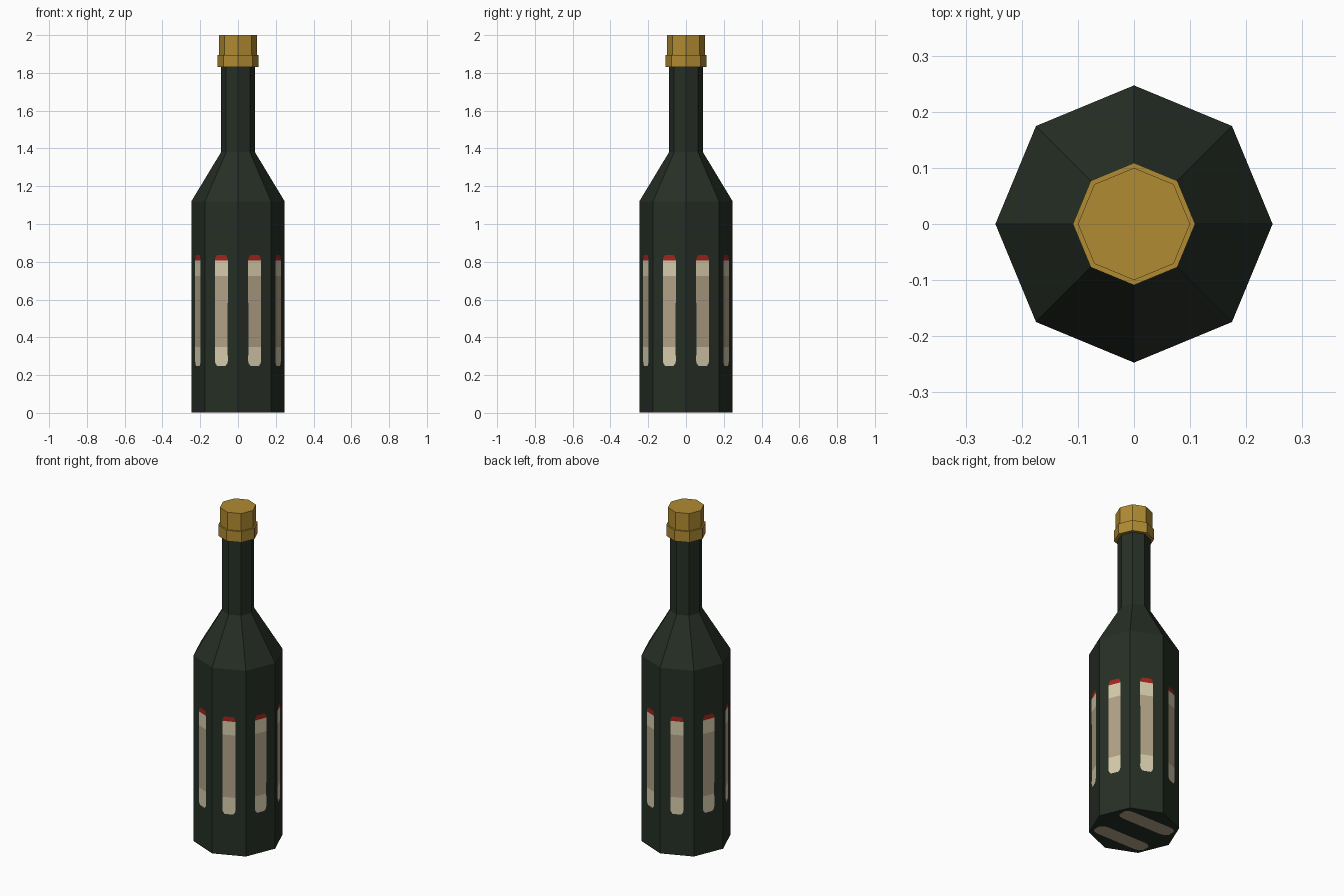
import bpy, bmesh, math
from mathutils import Matrix, Vector

if "Cube" in bpy.data.objects:
    bpy.data.objects.remove(bpy.data.objects["Cube"])


def srgb(r, g, b):
    lin = [(c / 255 / 12.92 if c < 10 else ((c / 255 + 0.055) / 1.055) ** 2.4) for c in (r, g, b)]
    return (*lin, 1)


def material(name, rgb):
    m = bpy.data.materials.new(name)
    m.diffuse_color = srgb(*rgb)
    m.use_nodes = True
    m.node_tree.nodes["Principled BSDF"].inputs["Base Color"].default_value = m.diffuse_color
    return m


GREEN = material("dark green glass", (38, 47, 37))
GOLD = material("gold foil", (176, 139, 50))
CREAM = material("cream paper", (214, 204, 172))
TAN = material("tan paper", (178, 162, 135))
RED = material("red trim", (165, 36, 27))


def finish(name, bm, mats):
    mesh = bpy.data.meshes.new(name)
    bm.to_mesh(mesh)
    bm.free()
    for m in mats:
        mesh.materials.append(m)
    obj = bpy.data.objects.new(name, mesh)
    bpy.context.collection.objects.link(obj)
    return obj


def lathe(name, profile, mat, sides=8):
    """Closed faceted solid from (radius, z) points."""
    bm = bmesh.new()
    rings = [[bm.verts.new((r * math.cos(math.tau * i / sides), r * math.sin(math.tau * i / sides), z))
              for i in range(sides)] for r, z in profile]
    for low, high in zip(rings, rings[1:]):
        for i in range(sides):
            j = (i + 1) % sides
            bm.faces.new((low[i], low[j], high[j], high[i]))
    bm.faces.new(rings[0][::-1])
    bm.faces.new(rings[-1])
    return finish(name, bm, [mat])


def strip(bm, rows, frame):
    """Flat strip from (height, half width, material index of the band above)."""
    pairs = [[bm.verts.new(frame @ Vector((s * w, h, 0))) for s in (-1, 1)] for h, w, _ in rows]
    for (a, b), (d, c), row in zip(pairs, pairs[1:], rows):
        bm.faces.new((a, b, c, d)).material_index = row[2]


R = 0.247
# Glass body, shoulder and neck
lathe("bottle", [(R, 0.002), (R, 1.12), (0.09, 1.38), (0.09, 1.84)], GREEN)
# Foil collar and cap
lathe("cap_collar", [(0.109, 1.83), (0.109, 1.895)], GOLD)
lathe("cap_top", [(0.1, 1.89), (0.1, 2.0)], GOLD)

# One label per side: cream ends, tan middle, red tip (0 cream, 1 tan, 2 red)
label = [(0.248, 0.024, 0), (0.262, 0.034, 0), (0.275, 0.037, 0), (0.35, 0.036, 1),
         (0.725, 0.037, 0), (0.807, 0.037, 2), (0.822, 0.034, 2), (0.835, 0.025, 2)]
bm = bmesh.new()
apothem = R * math.cos(math.pi / 8) + 0.002
for k in range(8):
    turn = Matrix.Rotation(math.pi / 8 + k * math.pi / 4 + math.pi / 2, 4, 'Z')
    strip(bm, label, turn @ Matrix.Translation((0, -apothem, 0)) @ Matrix.Rotation(math.pi / 2, 4, 'X'))
finish("side_labels", bm, [CREAM, TAN, RED])

# Two rounded strips under the base
base = [(-0.175, 0.024, 0), (-0.155, 0.04, 0), (-0.13, 0.045, 0),
        (0.13, 0.045, 0), (0.155, 0.04, 0), (0.175, 0.024, 0)]
bm = bmesh.new()
for y in (-0.108, 0.108):
    strip(bm, base, Matrix.Translation((0, y, 0)) @ Matrix.Rotation(math.pi / 2, 4, 'Z')
          @ Matrix.Rotation(math.pi, 4, 'Y'))
finish("base_labels", bm, [TAN])
